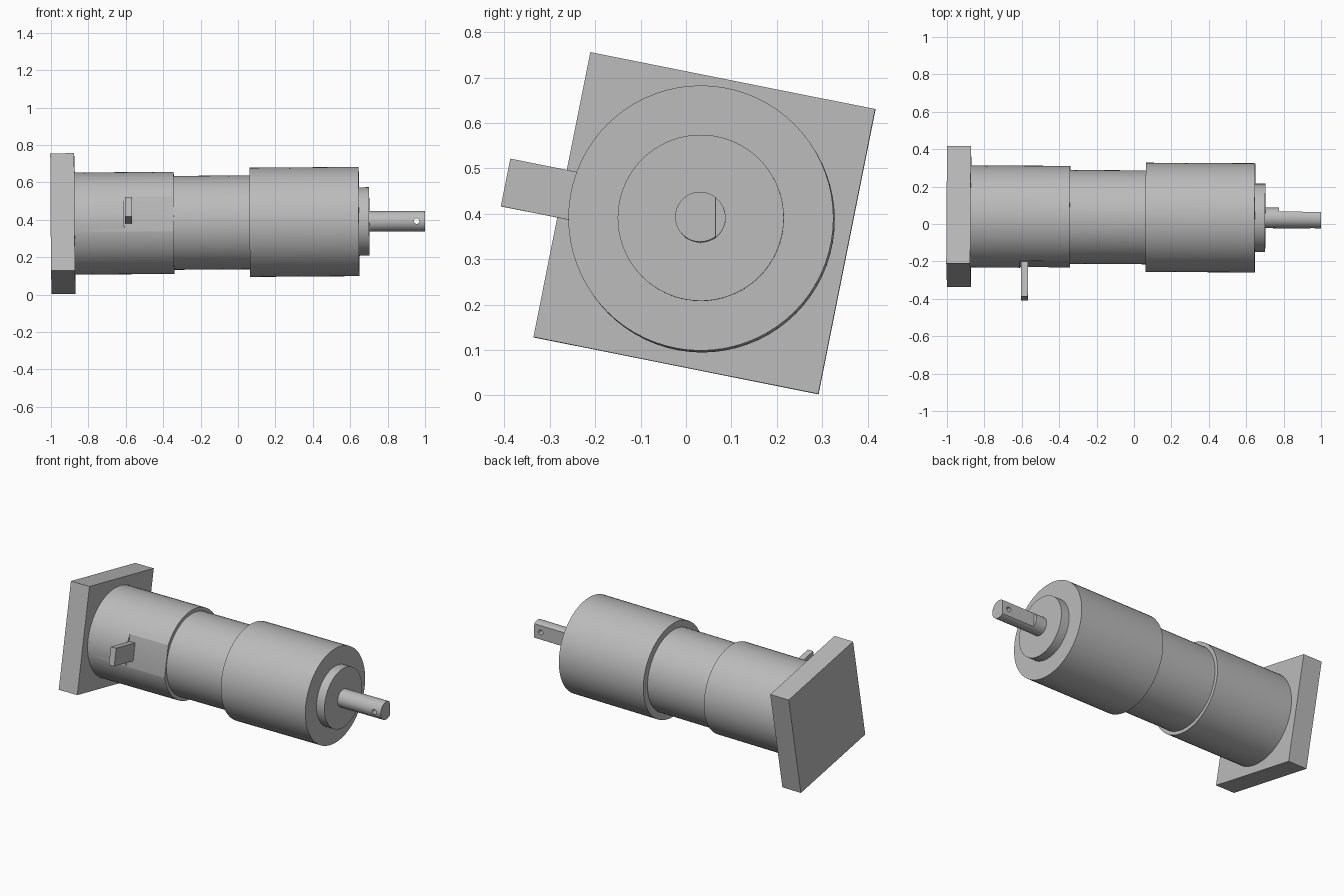
import bpy
import math
from mathutils import Matrix, Vector

cube = bpy.data.objects.get("Cube")
if cube:
    bpy.data.objects.remove(cube, do_unlink=True)

grey = bpy.data.materials.new("plain grey")
grey.use_nodes = True
COLOUR = (0.5, 0.5, 0.5, 1)
grey.diffuse_color = COLOUR
grey.node_tree.nodes["Principled BSDF"].inputs["Base Color"].default_value = COLOUR

# Frame of the main axis, very slightly off the x direction
AXIS = (Matrix.Translation((0, 0.036, 0.386))
        @ Matrix.Rotation(-0.0073, 4, 'Y') @ Matrix.Rotation(-0.005, 4, 'Z'))
ROLL = Matrix.Rotation(math.radians(-11.3), 4, 'X')


def finish(name, matrix):
    ob = bpy.context.object
    ob.name = name
    ob.data.transform(matrix)
    ob.data.materials.append(grey)
    return ob


def cylinder(name, x0, x1, radius, segments=72):
    """Cylinder along the main axis."""
    bpy.ops.mesh.primitive_cylinder_add(vertices=segments, radius=radius, depth=x1 - x0)
    turn = Matrix.Rotation(math.pi / 2, 4, 'Y')
    return finish(name, AXIS @ Matrix.Translation(((x0 + x1) / 2, 0, 0)) @ turn)


def box(name, low, high, roll=Matrix()):
    """Box between two corners in the axis frame."""
    low, high = Vector(low), Vector(high)
    bpy.ops.mesh.primitive_cube_add(size=1)
    shape = Matrix.Translation((low + high) / 2) @ Matrix.Diagonal((*(high - low), 1))
    return finish(name, AXIS @ roll @ shape)


def cut(ob, cutter):
    mod = ob.modifiers.new("cut", 'BOOLEAN')
    mod.operation = 'DIFFERENCE'
    mod.solver = 'EXACT'
    mod.object = cutter
    bpy.context.view_layer.objects.active = ob
    bpy.ops.object.modifier_apply(modifier=mod.name)
    bpy.data.objects.remove(cutter, do_unlink=True)


# Square end plate
box("end_plate", (-1, -0.32, -0.32), (-0.872, 0.32, 0.32), ROLL)

# Stepped round body
rear = cylinder("rear_body", -0.875, -0.342, 0.273)
middle = cylinder("middle_body", -0.345, 0.065, 0.251)
front = cylinder("large_body", 0.063, 0.647, 0.292)
hub = cylinder("hub", 0.645, 0.702, 0.183)

# Shallow flat on the rear body and the tab standing on it
cut(rear, box("flat_cutter", (-0.607, -0.4, -0.2), (-0.3, -0.256, 0.2), ROLL))
box("side_tab", (-0.602, -0.445, -0.0535), (-0.565, -0.24, 0.0535), ROLL)

# Output shaft with a flat and a cross hole
shaft = cylinder("shaft", 0.69, 1, 0.055, 48)
cut(shaft, box("shaft_flat_cutter", (0.775, 0.034, -0.1), (1.1, 0.1, 0.1)))
bpy.ops.mesh.primitive_cylinder_add(vertices=24, radius=0.015, depth=0.3)
hole = finish("hole_cutter", AXIS @ Matrix.Translation((0.955, 0, 0))
              @ Matrix.Rotation(math.pi / 2, 4, 'X'))
cut(shaft, hole)

# Smooth the round parts, keeping their edges sharp
bpy.ops.object.select_all(action='DESELECT')
for ob in (rear, middle, front, hub, shaft):
    ob.select_set(True)
bpy.context.view_layer.objects.active = rear
bpy.ops.object.shade_smooth_by_angle(angle=math.radians(20))
